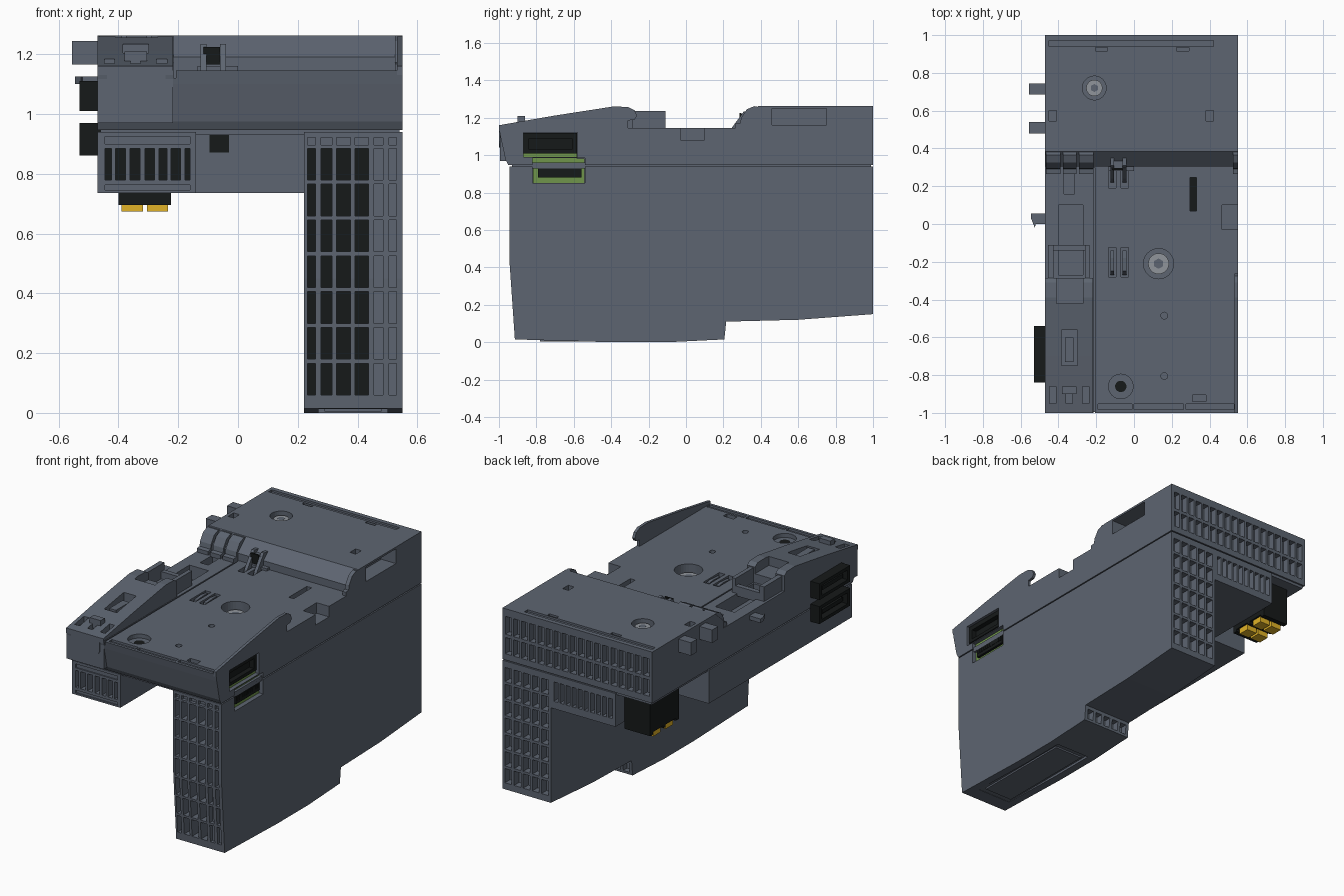
import bpy, bmesh, math
from mathutils import Matrix, Vector


def material(name, col):
    m = bpy.data.materials.new(name)
    m.diffuse_color = (*col, 1)
    return m


SLATE = material("slate", (0.11, 0.13, 0.165))
BLACK = material("black", (0.008, 0.01, 0.01))
GREEN = material("green", (0.16, 0.3, 0.07))
YELLOW = material("yellow", (0.75, 0.45, 0.02))
STEEL = material("steel", (0.28, 0.3, 0.33))


def finish(name, bm, mat):
    bmesh.ops.recalc_face_normals(bm, faces=bm.faces)
    me = bpy.data.meshes.new(name)
    bm.to_mesh(me)
    bm.free()
    ob = bpy.data.objects.new(name, me)
    bpy.context.collection.objects.link(ob)
    me.materials.append(mat)
    return ob


def add_box(bm, b):
    x0, x1, y0, y1, z0, z1 = b
    m = Matrix.Translation(((x0 + x1) / 2, (y0 + y1) / 2, (z0 + z1) / 2)) @ \
        Matrix.Diagonal((x1 - x0, y1 - y0, z1 - z0, 1))
    bmesh.ops.create_cube(bm, size=1, matrix=m)


def add_cyl(bm, x, y, z0, z1, r, n=32):
    bmesh.ops.create_cone(bm, cap_ends=True, segments=n, radius1=r, radius2=r, depth=z1 - z0,
                          matrix=Matrix.Translation((x, y, (z0 + z1) / 2)))


def boxes(name, items, mat=SLATE):
    bm = bmesh.new()
    for b in items:
        add_box(bm, b)
    return finish(name, bm, mat)


def prism(name, pts, axis, a, b, mat=SLATE):
    """Extrude a 2D outline along one axis from a to b."""
    def place(p):
        return {"x": (a, *p), "y": (p[0], a, p[1]), "z": (*p, a)}[axis]
    bm = bmesh.new()
    f = bm.faces.new([bm.verts.new(place(p)) for p in pts])
    r = bmesh.ops.extrude_face_region(bm, geom=[f])
    d = Vector([(b - a) if c == axis else 0 for c in "xyz"])
    bmesh.ops.translate(bm, vec=d, verts=[v for v in r["geom"] if isinstance(v, bmesh.types.BMVert)])
    return finish(name, bm, mat)


def cut(ob, items, cyls=()):
    bm = bmesh.new()
    for b in items:
        add_box(bm, b)
    for c in cyls:
        add_cyl(bm, *c)
    tool = finish("cutter", bm, ob.data.materials[0])
    tool.hide_render = True
    mod = ob.modifiers.new("cut", "BOOLEAN")
    mod.operation, mod.solver, mod.object = "DIFFERENCE", "EXACT", tool
    bpy.context.view_layer.objects.active = ob
    bpy.ops.object.modifier_apply(modifier=mod.name)
    bpy.data.objects.remove(tool)


def spans(a, b, n, gap):
    w = (b - a - gap * (n - 1)) / n
    return [(a + i * (w + gap), a + i * (w + gap) + w) for i in range(n)]


def grid(xs, zs, y0, y1):
    return [(*x, y0, y1, *z) for x in xs for z in zs]


# Tall power compartment with vents front and back
leg = prism("tall_compartment", [(-0.945, 0.94), (-0.945, 0.45), (-0.915, 0.015), (-0.4, 0.0),
            (-0.1, 0.0), (0.205, 0.015), (0.215, 0.11), (0.6, 0.12), (1, 0.15), (1, 0.94)], "x", 0.22, 0.55)
cols = [(.232, .26), (.277, .315), (.33, .376), (.392, .436), (.455, .485), (.505, .53)]
cut(leg, grid(cols[:4], spans(.06, .885, 7, .014), -1.1, -0.85)
    + grid(cols[4:], spans(.06, .885, 7, .014), -1.1, -0.9)
    + grid(cols, [(.897, .922)], -1.1, -0.925)
    + grid(spans(.237, .533, 5, .016), spans(.19, .90, 7, .016), 0.95, 1.1)
    + grid(spans(.24, .53, 5, .02), [(.03, .09)], 0.17, 0.3)
    + [(.27, .50, -0.82, -0.1, -0.05, 0.014)])
boxes("vent_shadow_front", [(.228, .44, -0.852, -0.82, .05, .90)], BLACK)
boxes("bottom_label_plate", [(.29, .48, -0.78, -0.14, 0.004, 0.02)])

# Low compartment, L-shaped in plan
low = prism("low_compartment", [(-.47, -.945), (-.14, -.945), (-.14, -.45), (.22, -.45), (.22, 1),
            (-.22, 1), (-.22, .45), (-.47, .45)], "z", 0.735, 0.94)
lc = [(-.445, -.424), (-.41, -.376), (-.362, -.328), (-.312, -.28), (-.264, -.238), (-.224, -.192), (-.178, -.16)]
cut(low, grid(lc, [(.78, .885)], -1.1, -.87) + grid([(-.445, -.16)], [(.9, .924), (.745, .763)], -1.1, -.937)
    + grid(spans(-.2, .2, 10, .014), [(.78, .90)], .95, 1.1))
boxes("vent_shadow_left", [(-.45, -.155, -.872, -.84, .77, .89)], BLACK)
boxes("lower_ledge", [(-.14, .22, -.455, -.44, .735, .79)])
boxes("seam_core", [(-.46, .54, -.93, .99, .93, .96)])

# Upper housing with mounting plate and raised rear block
upper = prism("upper_housing", [(-.95, .947), (-.965, .975), (-.992, 1.10), (-1, 1.145), (.305, 1.145), (.305, 1.19),
              (.385, 1.262), (1, 1.262), (1, .947)], "x", -.47, .55)
back_cols = spans(-.45, .53, 18, .014)
T = 1.4
cut(upper,
    grid(back_cols, [(.985, 1.085), (1.105, 1.215)], .96, 1.1)
    + [(.45, .6, .46, .75, 1.16, 1.25),                       # side pocket
       (.465, .6, -.03, .10, 1.08, T),                        # side notch
       (.49, .6, -.87, -.58, .99, 1.12),                      # socket opening
       (-.45, .42, .94, .972, 1.25, T),                       # rear groove
       (-.205, -.14, .915, .935, 1.22, T), (.225, .29, .915, .935, 1.22, T),
       (-.45, -.41, .545, .6, 1.2, T), (.38, .42, .545, .6, 1.2, T),
       (.297, .33, .07, .245, 1.05, T),                       # plate slot
       (-.215, -.207, -1.1, .3, 1.12, T),                     # lever gap
       (-.40, -.27, -.27, .10, 1.06, T), (-.37, -.315, .16, .28, 1.08, T),
       (.31, .38, -.94, -.905, 1.11, T)]
    + [(x, x + .04, y, y + .155, 1.04, T) for x in (-.135, -.07) for y in (-.28,)]
    + [(x, x + .04, .19, .295, 1.04, T) for x in (-.135, -.07)]
    + [(a, b, -.983, -.953, 1.132, T) for a, b in ((-.19, -.01), (0, .262), (.275, .53))],
    [(-.21, .72, 1.22, T, .063), (.13, -.21, 1.08, T, .08), (-.07, -.86, 1.12, T, .065),
     (.16, -.485, 1.1, T, .018, 16), (.16, -.805, 1.1, T, .018, 16)])
cut(leg, [(.49, .6, -.82, -.54, .85, .96)])
cut(upper, [(.49, .6, -.82, -.54, .93, .985)])
boxes("plate_slot_floor", [(.295, .332, .065, .25, 1.045, 1.06)], BLACK)


# Screws: steel head with hex socket in dark
def screw(x, y, z, r):
    bm = bmesh.new()
    add_cyl(bm, x, y, z, z + .03, r)
    finish("screw_head", bm, STEEL)
    bm = bmesh.new()
    add_cyl(bm, x, y, z + .01, z + .031, r * .5, 6)
    finish("screw_socket", bm, SLATE)


screw(-.21, .72, 1.215, .043)
screw(.13, -.21, 1.075, .055)
bm = bmesh.new()
add_cyl(bm, -.07, -.86, 1.115, 1.123, .03)
finish("mounting_hole", bm, BLACK)

# Side fin and rail hooks
FIN = [(-1, 1.13), (-1, 1.16), (-.7, 1.212), (-.39, 1.26), (-.31, 1.258), (-.275, 1.24), (-.262, 1.21),
       (-.275, 1.19), (-.31, 1.185), (-.31, 1.13)]
HOOK = [(.30, 1.13), (.265, 1.14), (.265, 1.168), (.29, 1.172), (.295, 1.2), (.325, 1.245), (.365, 1.262), (.42, 1.25), (.42, 1.13)]
prism("right_fin", FIN, "x", .532, .55)
prism("rail_hook_right", HOOK, "x", .525, .55)
for i, (a, b) in enumerate(((-.465, -.39), (-.375, -.305), (-.29, -.215))):
    prism(f"rail_hook_left_{i}", HOOK, "x", a, b)
for x in (-.115, -.05):
    for y in (.29, -.2):
        h = .09 if y > 0 else 0
        prism("spring_clip", [(y - .07, 1.05), (y - .05, 1.14), (y + .02, 1.145 + h), (y + .06, 1.14 + h),
              (y + .06, 1.05)], "x", x - .01, x + .01)
boxes("clip_tower", [(-.12, -.04, .295, .36, 1.14, 1.215)])
boxes("clip_gap_front", [(-.115, -.06, .285, .296, 1.165, 1.225), (-.095, -.03, -.452, -.44, .872, .93)], BLACK)
boxes("clip_foot", [(-.135, 0, .28, .31, 1.145, 1.16)])

# Release lever on the left front
lever = prism("release_lever", FIN[:5] + [(-.285, 1.24), (-.285, 1.13)], "x", -.47, -.217)
cut(lever, [(-.385, -.30, -.75, -.56, 1.14, T), (-.41, -.27, -.42, -.2, 1.2, T)]
    + [(x - .017, x + .017, -.95, -.86, 1.14, T) for x in (-.43, -.343, -.255)])
boxes("lever_tongue", [(-.365, -.32, -.73, -.60, 1.12, 1.205)])
boxes("lever_rails", [(-.455, -.425, -.30, -.11, 1.13, 1.235), (-.26, -.235, -.30, -.11, 1.13, 1.235),
                      (-.425, -.26, -.14, -.11, 1.13, 1.19)])
n = 8
arc = [(-.34 + .098 * math.cos(t), 1.075 + .035 * math.sin(t))
       for t in [math.pi + math.pi * i / n for i in range(n + 1)]]
boxes("lever_skirt", [(-.47, -.217, -.995, -.94, .97, 1.135)])
prism("push_pad", arc + [(-.242, 1.14), (-.438, 1.14)], "y", -1, -.96)
boxes("lever_catch", [(-.38, -.305, -.9, -.86, 1.15, 1.21)])

# Left side: bus plugs, alignment pegs and hook
for z0, z1 in ((1.01, 1.11), (.862, .97)):
    plug = boxes("bus_plug", [(-.53, -.46, -.84, -.54, z0, z1)], BLACK)
    cut(plug, [(-.6, -.49, -.815, -.565, z0 + .02, z1 - .02)])
    boxes("plug_core", [(-.515, -.48, -.79, -.59, (z0 + z1) / 2 - .012, (z0 + z1) / 2 + .012)], BLACK)
boxes("alignment_pegs", [(-.555, -.46, y - .03, y + .03, 1.165, 1.245) for y in (.51, .715)])
prism("side_hook", [(-.46, .0), (-.52, .0), (-.525, -.02), (-.545, .03), (-.545, .055), (-.46, .055)], "z", 1.1, 1.125)

# Right side: sockets and circuit board
sock = boxes("socket_upper", [(.485, .535, -.868, -.582, 1.01, 1.118)], BLACK)
cut(sock, [(.505, .6, -.84, -.61, 1.03, 1.09)])
boxes("circuit_board", [(.485, .525, -.868, -.582, .95, 1.01), (.485, .524, -.818, -.542, .852, .983)], GREEN)
boxes("socket_lower", [(.5, .54, -.79, -.56, .88, .945)], BLACK)
boxes("socket_pins", [(.535, .543, a, b, .9, .925) for a, b in spans(-.78, -.57, 12, .006)], BLACK)

# Rear terminal block with yellow levers
boxes("terminal_block", [(-.40, -.225, .64, .92, .71, .96)], BLACK)
boxes("terminal_ribs", [(-.40, -.225, a, b, .695, .72) for a, b in ((.64, .67), (.77, .79), (.89, .92))], BLACK)
boxes("terminal_levers", [(a, b, c, d, .674, .715) for a, b in ((-.39, -.318), (-.304, -.235))
                          for c, d in ((.685, .755), (.805, .875))], YELLOW)
